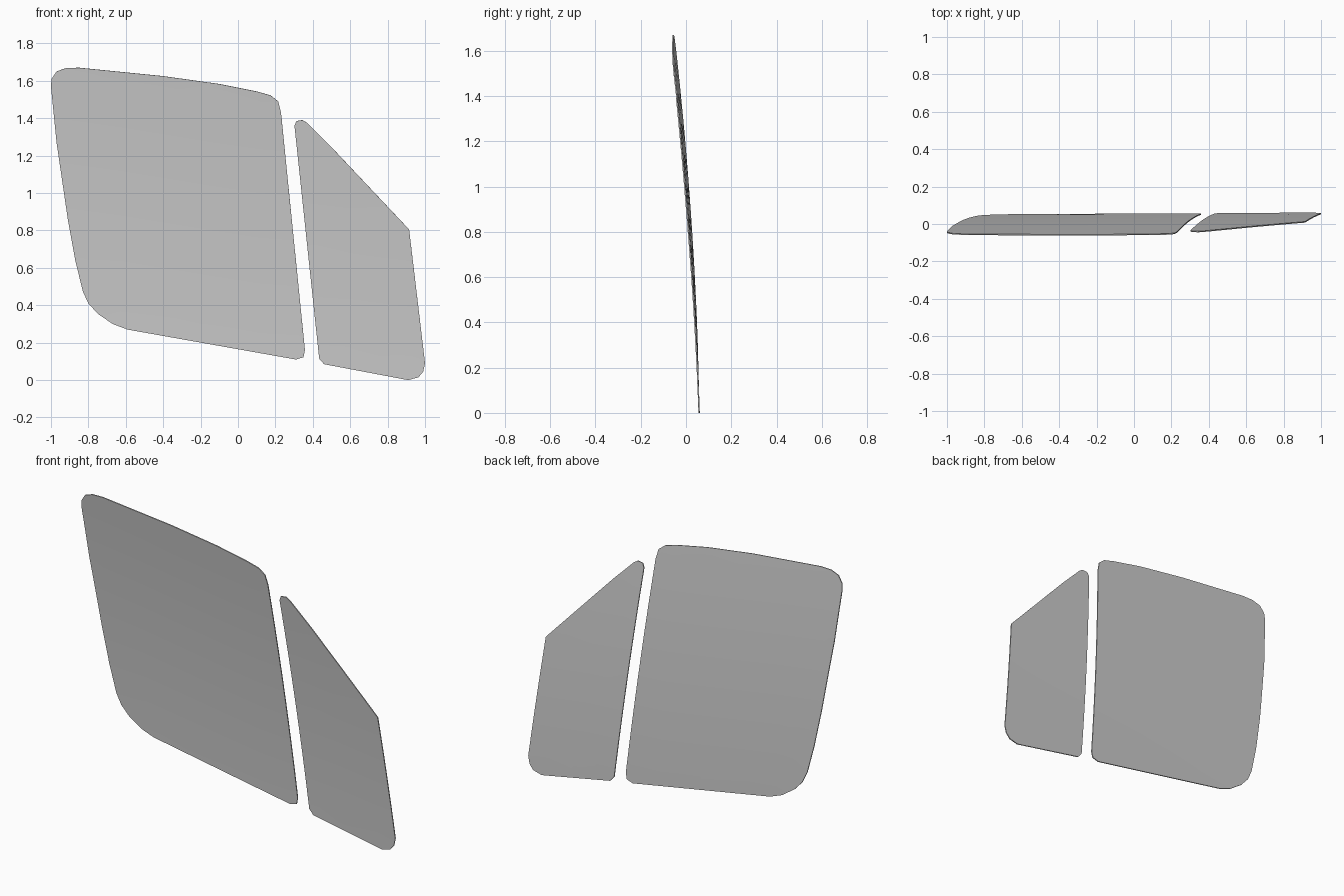
import bpy, bmesh
from mathutils import Vector

if "Cube" in bpy.data.objects:
    bpy.data.objects.remove(bpy.data.objects["Cube"])

# Front outlines (x, z) of the two panes
LARGE = [(-1, 1.57), (-.997, 1.61), (-.97, 1.65), (-.92, 1.668), (-.85, 1.67), (-.4, 1.625),
         (-.1, 1.583), (.1, 1.543), (.175, 1.522), (.215, 1.49), (.23, 1.43), (.358, .16),
         (.35, .122), (.31, .11), (-.59, .27), (-.67, .3), (-.75, .355), (-.8, .41),
         (-.83, .475), (-.87, .64), (-.91, .86), (-.97, 1.27)]
SMALL = [(.302, 1.36), (.312, 1.385), (.345, 1.39), (.37, 1.375), (.5, 1.245), (.915, .805),
         (1, .09), (.99, .045), (.965, .015), (.91, 0), (.46, .085), (.434, .115)]


def bend(x, z):
    # gentle inward lean, curving more towards the top, with a slight twist
    return .058 - .02 * z - .03 * z * z - .0094 * z * (x + .7)


def pane(name, outline, thickness=.006):
    bm = bmesh.new()
    bm.faces.new([bm.verts.new((x, 0, z)) for x, z in outline])

    # slice the flat pane so that it can bend
    cuts = [((0, 0, .14 * i + .05), (0, 0, 1)) for i in range(12)]
    cuts += [((.25 * i - .88, 0, 0), (1, 0, 0)) for i in range(8)]
    for co, no in cuts:
        bmesh.ops.bisect_plane(bm, geom=bm.verts[:] + bm.edges[:] + bm.faces[:], dist=1e-4,
                               plane_co=Vector(co), plane_no=Vector(no))
    for v in bm.verts:
        v.co.y = bend(v.co.x, v.co.z)
    bmesh.ops.recalc_face_normals(bm, faces=bm.faces[:])
    mesh = bpy.data.meshes.new(name)
    bm.to_mesh(mesh)
    bm.free()
    obj = bpy.data.objects.new(name, mesh)
    bpy.context.collection.objects.link(obj)

    # glass thickness
    mod = obj.modifiers.new("thickness", 'SOLIDIFY')
    mod.thickness = thickness
    mod.offset = 0
    bpy.ops.object.select_all(action='DESELECT')
    obj.select_set(True)
    bpy.context.view_layer.objects.active = obj
    bpy.ops.object.modifier_apply(modifier=mod.name)
    bpy.ops.object.shade_smooth_by_angle()


pane("large_window_pane", LARGE)
pane("quarter_window_pane", SMALL)
